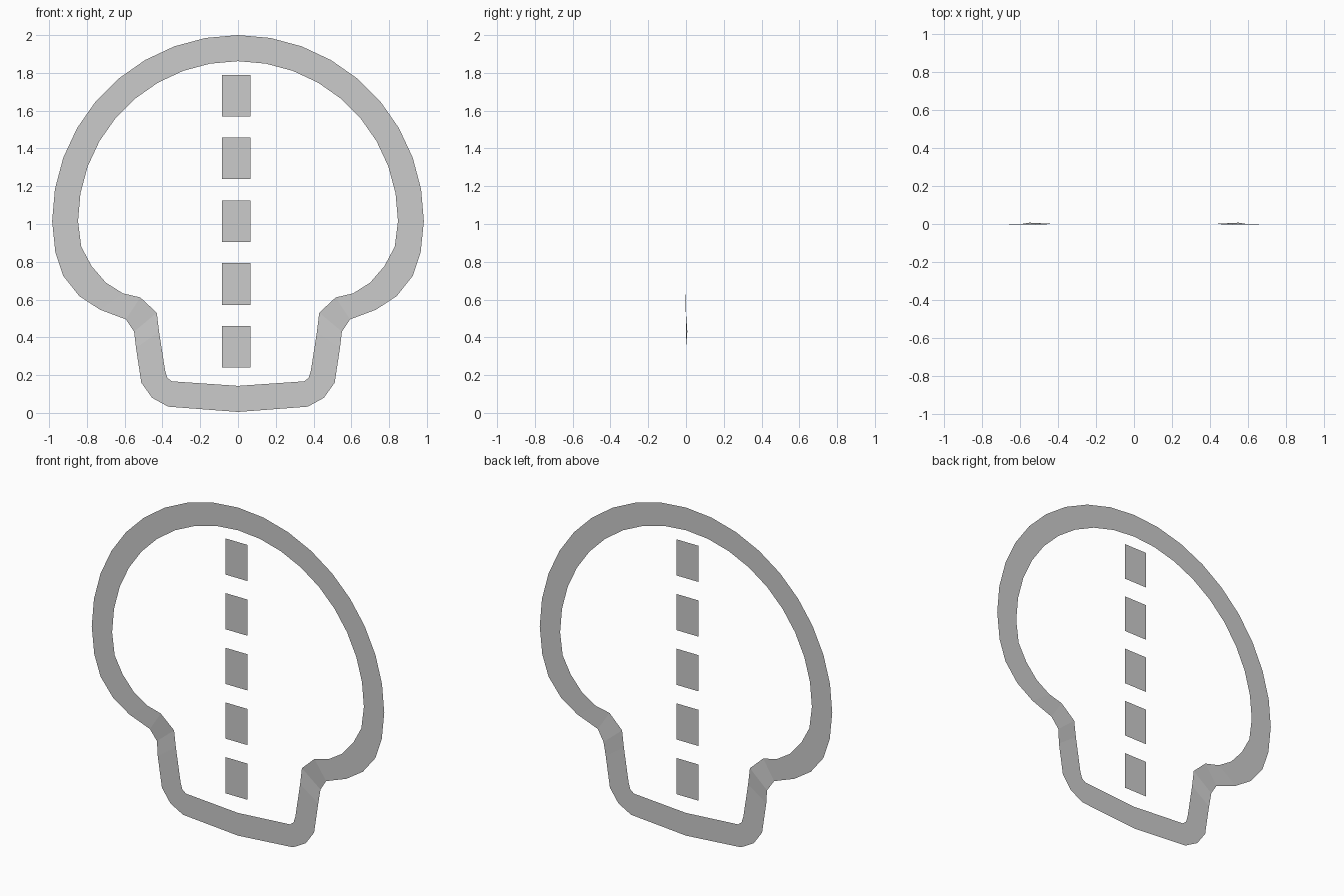
import bpy
from math import sin, cos, radians


def flat_mesh(name, verts, faces):
    mesh = bpy.data.meshes.new(name)
    mesh.from_pydata(verts, [], faces)
    mesh.update()
    obj = bpy.data.objects.new(name, mesh)
    bpy.context.collection.objects.link(obj)
    return obj


# Round upper arc of the band: matching outer and inner rim points
outer, inner = [], []
for i in range(10):
    a = radians(10 * i)
    outer.append((0.984 * sin(a), 0, 1.015 + 0.985 * cos(a)))
    inner.append((0.847 * sin(a), 0, 1.015 + 0.847 * cos(a)))

# Lower cheek, creased joint, jaw side and slightly dipped bottom
outer += [(0.967, 0, 0.85), (0.925, 0, 0.725), (0.84, 0, 0.618), (0.73, 0, 0.546),
          (0.593, 0, 0.495), (0.55, 0.007, 0.43), (0.54, 0, 0.345),
          (0.512, 0, 0.16), (0.455, 0, 0.08), (0.37, 0, 0.033), (0, 0, 0.005)]
inner += [(0.83, 0, 0.88), (0.775, 0, 0.777), (0.70, 0, 0.69), (0.61, 0, 0.633),
          (0.517, -0.004, 0.611), (0.43, 0, 0.53), (0.418, 0, 0.43),
          (0.386, 0, 0.225), (0.374, 0, 0.185), (0.35, 0, 0.167), (0, 0, 0.143)]

n = len(outer)
band = flat_mesh("outline_band", outer + inner,
                 [(i, n + i, n + i + 1, i + 1) for i in range(n - 1)])
mirror = band.modifiers.new("mirror", 'MIRROR')
mirror.use_axis[0] = True

# Centre line of five dashes
for k in range(5):
    z = 0.24 + 0.3325 * k
    flat_mesh(f"centre_dash_{k + 1}",
              [(-0.085, 0, z), (0.065, 0, z), (0.065, 0, z + 0.22), (-0.085, 0, z + 0.22)],
              [(0, 1, 2, 3)])
